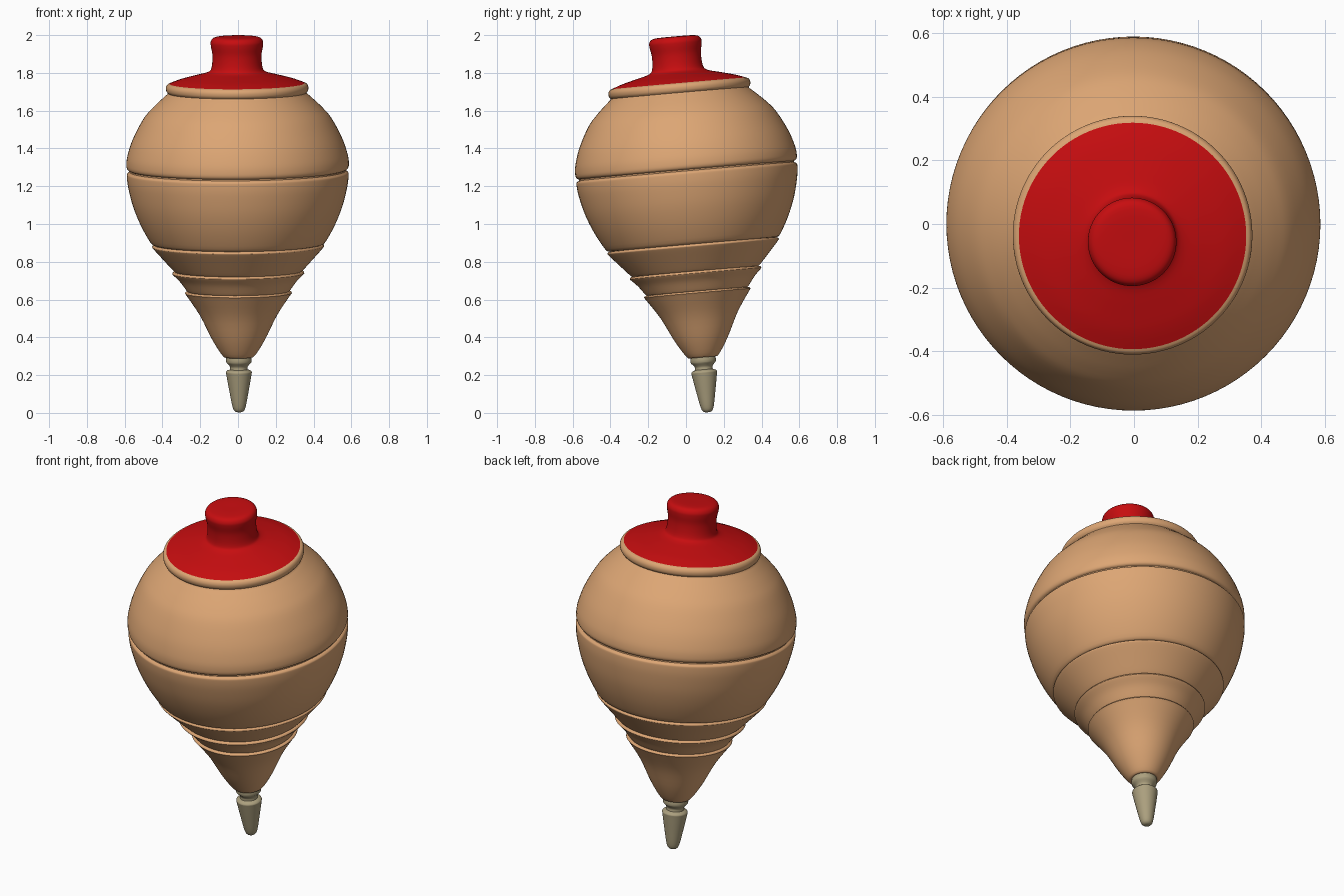
import bpy
import bmesh
import math
from mathutils import Matrix, Vector

SEGMENTS = 96

cube = bpy.data.objects.get("Cube")
if cube:
    bpy.data.objects.remove(cube, do_unlink=True)


def make_material(name, colour):
    material = bpy.data.materials.new(name)
    material.use_nodes = True
    material.diffuse_color = colour
    shader = material.node_tree.nodes["Principled BSDF"]
    shader.inputs["Base Color"].default_value = colour
    shader.inputs["Roughness"].default_value = 0.5
    return material


def smooth_curve(points, steps=4):
    """Round off a short list of (radius, height) points with a Catmull-Rom spline."""
    padded = [points[0]] + points + [points[-1]]
    result = []
    for a, b, c, d in zip(padded, padded[1:], padded[2:], padded[3:]):
        a, b, c, d = Vector(a), Vector(b), Vector(c), Vector(d)
        for i in range(steps):
            t = i / steps
            p = (b * 2 + (c - a) * t + (a * 2 - b * 5 + c * 4 - d) * t ** 2
                 + (b * 3 - a - c * 3 + d) * t ** 3) / 2
            result.append((max(p.x, 0), p.y))
    result.append(tuple(points[-1]))
    return result


def lathe(name, sections, material, placement):
    """Turn the joined sections around the long axis of the toy."""
    profile = [p for section in sections for p in smooth_curve(section)]
    bm = bmesh.new()
    verts = [bm.verts.new((r, 0, z)) for r, z in profile]
    edges = [bm.edges.new(pair) for pair in zip(verts, verts[1:])]
    bmesh.ops.spin(bm, geom=verts + edges, cent=(0, 0, 0), axis=(0, 0, 1),
                   angle=math.tau, steps=SEGMENTS, use_duplicate=False)
    bmesh.ops.remove_doubles(bm, verts=bm.verts, dist=0.0002)
    bmesh.ops.recalc_face_normals(bm, faces=bm.faces)
    mesh = bpy.data.meshes.new(name)
    bm.to_mesh(mesh)
    bm.free()
    mesh.materials.append(material)
    obj = bpy.data.objects.new(name, mesh)
    bpy.context.collection.objects.link(obj)
    obj.matrix_world = placement
    bpy.ops.object.select_all(action="DESELECT")
    obj.select_set(True)
    bpy.context.view_layer.objects.active = obj
    bpy.ops.object.shade_smooth_by_angle(angle=math.radians(40))
    return obj


wood = make_material("warm wood", (0.72, 0.38, 0.175, 1))
red = make_material("red paint", (0.57, 0.004, 0.005, 1))
metal = make_material("dull brass", (0.41, 0.35, 0.21, 1))

# The whole toy leans forward about its point
lean = (Matrix.Translation((0.006, 0.115, 0))
        @ Matrix.Rotation(math.radians(5), 4, "X")
        @ Matrix.Rotation(-0.006, 4, "Y"))

# Wooden body: foot, two bands, belly, shoulder and rim, parted by fine grooves
foot = [(0, 0.296), (0.06, 0.297), (0.085, 0.304), (0.14, 0.39), (0.205, 0.52),
        (0.275, 0.625), (0.283, 0.636), (0.279, 0.643)]
lower_band = [(0.268, 0.646), (0.276, 0.654), (0.31, 0.7), (0.345, 0.735),
              (0.349, 0.743), (0.344, 0.75)]
upper_band = [(0.336, 0.752), (0.35, 0.765), (0.4, 0.82), (0.449, 0.875),
              (0.455, 0.886), (0.45, 0.893)]
belly = [(0.443, 0.895), (0.465, 0.91), (0.515, 1.0), (0.555, 1.1), (0.58, 1.2),
         (0.587, 1.26), (0.584, 1.275), (0.572, 1.283)]
shoulder = [(0.572, 1.29), (0.584, 1.298), (0.589, 1.32), (0.583, 1.37),
            (0.555, 1.455), (0.5, 1.56), (0.45, 1.62), (0.395, 1.672), (0.37, 1.694)]
rim = [(0.366, 1.7), (0.375, 1.712), (0.377, 1.73), (0.37, 1.745), (0.358, 1.751)]
lathe("wooden_body", [foot, lower_band, upper_band, belly, shoulder, rim], wood, lean)

# Painted cap flowing into a knob handle
cap = [(0.358, 1.751), (0.3, 1.772), (0.22, 1.793), (0.155, 1.811), (0.135, 1.835),
       (0.13, 1.9), (0.138, 1.95), (0.138, 1.975), (0.122, 1.994), (0.08, 2.0), (0, 2.0)]
lathe("cap_and_handle", [cap], red, lean)

# Metal point: rounded spike, neck and collar
spike = [(0, 0.003), (0.02, 0.007), (0.034, 0.03), (0.05, 0.11), (0.066, 0.2),
         (0.068, 0.217), (0.06, 0.226)]
neck = [(0.047, 0.23), (0.047, 0.245), (0.058, 0.26)]
collar = [(0.066, 0.268), (0.068, 0.28), (0.066, 0.3)]
lathe("metal_point", [spike, neck, collar], metal, lean)
